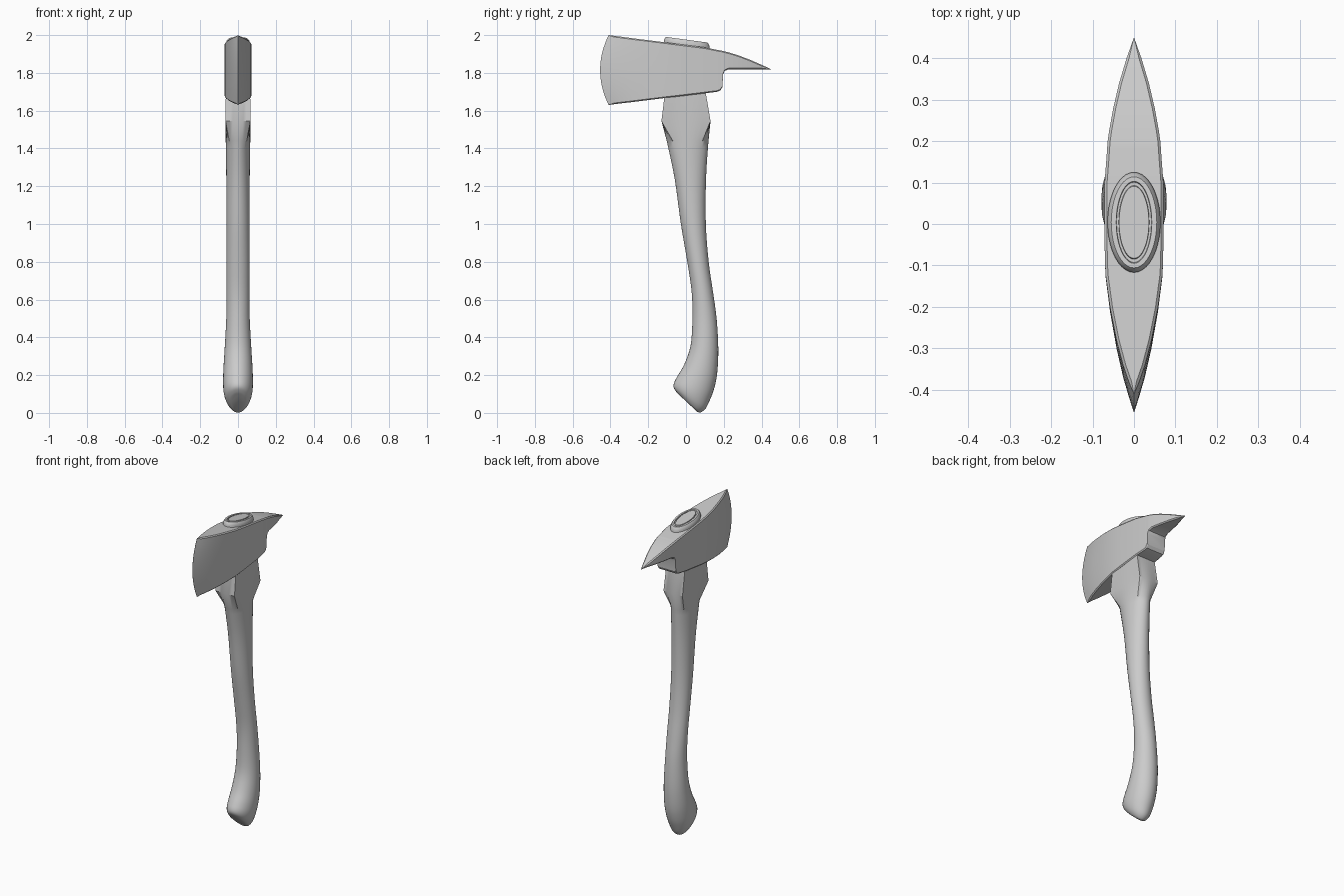
import bpy, bmesh, math


def loft(name, rings, angle=30):
    """Skin a list of equal-length closed rings and cap both ends."""
    bm = bmesh.new()
    vs = [[bm.verts.new(p) for p in ring] for ring in rings]
    n = len(vs[0])
    for a, b in zip(vs, vs[1:]):
        for i in range(n):
            j = (i + 1) % n
            bm.faces.new((a[i], a[j], b[j], b[i]))
    bm.faces.new(vs[0])
    bm.faces.new(vs[-1])
    bmesh.ops.remove_doubles(bm, verts=bm.verts, dist=0.0005)
    bmesh.ops.recalc_face_normals(bm, faces=bm.faces)
    me = bpy.data.meshes.new(name)
    bm.to_mesh(me)
    bm.free()
    ob = bpy.data.objects.new(name, me)
    bpy.context.collection.objects.link(ob)
    bpy.ops.object.select_all(action='DESELECT')
    ob.select_set(True)
    bpy.context.view_layer.objects.active = ob
    bpy.ops.object.shade_smooth_by_angle(angle=math.radians(angle))
    return ob


def smooth(rows, steps):
    """Catmull-Rom interpolation through tuples."""
    out = []
    for i in range(len(rows) - 1):
        p = [rows[max(i - 1, 0)], rows[i], rows[i + 1], rows[min(i + 2, len(rows) - 1)]]
        for s in range(steps):
            t = s / steps
            out.append(tuple(
                0.5 * (2 * b + (c - a) * t + (2 * a - 5 * b + 4 * c - d) * t * t
                       + (3 * b - a - 3 * c + d) * t ** 3)
                for a, b, c, d in zip(*p)))
    return out + [rows[-1]]


# Axe head: stations of (y, half width, top z, bottom z)
stations = [
    (-0.41, 0.0003, 2.0, 1.63), (-0.38, 0.012, 1.996, 1.634),
    (-0.34, 0.026, 1.991, 1.639), (-0.28, 0.042, 1.983, 1.646),
    (-0.2, 0.058, 1.973, 1.656), (-0.12, 0.069, 1.963, 1.666),
    (-0.05, 0.071, 1.954, 1.674), (0.1, 0.071, 1.935, 1.692),
    (0.165, 0.066, 1.922, 1.70), (0.182, 0.065, 1.919, 1.707),
    (0.193, 0.064, 1.917, 1.725), (0.196, 0.064, 1.916, 1.79),
    (0.204, 0.063, 1.914, 1.81), (0.225, 0.06, 1.909, 1.819),
    (0.28, 0.05, 1.892, 1.819), (0.34, 0.036, 1.869, 1.819),
    (0.4, 0.018, 1.843, 1.819), (0.45, 0.0003, 1.82, 1.8185)]


def head_ring(y, w, top, bot):
    c = min(0.006, w * 0.5, (top - bot) * 0.3)
    bow = 0.045 * (max(-y, 0) / 0.41) ** 2
    rows = 10
    half = [(w - c, bot)]
    half += [(w, bot + c + (top - bot - 2 * c) * k / rows) for k in range(rows + 1)]
    half += [(w - c, top)]
    pts = [(x, z) for x, z in half] + [(-x, z) for x, z in reversed(half)]
    return [(x, y - bow * (1 - (2 * (z - bot) / (top - bot) - 1) ** 2), z) for x, z in pts]


loft("axe_head", [head_ring(*s) for s in stations], 25)

# Handle: stations of (front y, front z, back y, back z, half width)
grip = [
    (-0.102, 1.44, 0.119, 1.44, 0.065), (-0.06, 1.24, 0.106, 1.24, 0.062),
    (-0.027, 1.0, 0.105, 1.0, 0.061), (0.007, 0.8, 0.12, 0.8, 0.061),
    (0.03, 0.64, 0.143, 0.64, 0.061), (0.034, 0.5, 0.162, 0.5, 0.062),
    (0.025, 0.36, 0.171, 0.34, 0.07), (-0.008, 0.26, 0.165, 0.21, 0.077),
    (-0.045, 0.195, 0.148, 0.125, 0.079), (-0.063, 0.16, 0.125, 0.065, 0.076),
    (-0.065, 0.135, 0.103, 0.022, 0.066), (-0.052, 0.112, 0.078, 0.003, 0.05),
    (-0.038, 0.097, 0.06, 0.005, 0.035)]
SEG = 32


def handle_ring(yf, zf, yb, zb, hx, square=False):
    ring = []
    for i in range(SEG):
        a = 2 * math.pi * i / SEG
        c, s = math.cos(a), math.sin(a)
        k = 1 / max(abs(c), abs(s)) if square else 1
        t = 0.5 + 0.5 * c * k
        ring.append((hx * s * k, yf + (yb - yf) * t, zf + (zb - zf) * t))
    return ring


block = [(-0.105, 1.75, 0.095, 1.75, 0.064), (-0.13, 1.545, 0.13, 1.545, 0.066)]
rings = [handle_ring(*b, square=True) for b in block]
rings += [handle_ring(*g) for g in smooth(grip, 4)]
loft("handle", rings, 32)


# Elliptical eye parts, tilted to follow the top of the head
def eye_ring(rx, ry, h):
    pts = []
    for i in range(40):
        a = 2 * math.pi * i / 40
        y = 0.004 + ry * math.sin(a)
        pts.append((rx * math.cos(a), y, 1.948 - 0.135 * y + h))
    return pts


loft("handle_end", [eye_ring(*r) for r in [
    (0.064, 0.121, -0.03), (0.064, 0.121, 0.008), (0.061, 0.116, 0.02),
    (0.055, 0.110, 0.028), (0.043, 0.099, 0.028), (0.042, 0.097, 0.022),
    (0.037, 0.089, 0.022), (0.036, 0.087, 0.028)]], 25)
